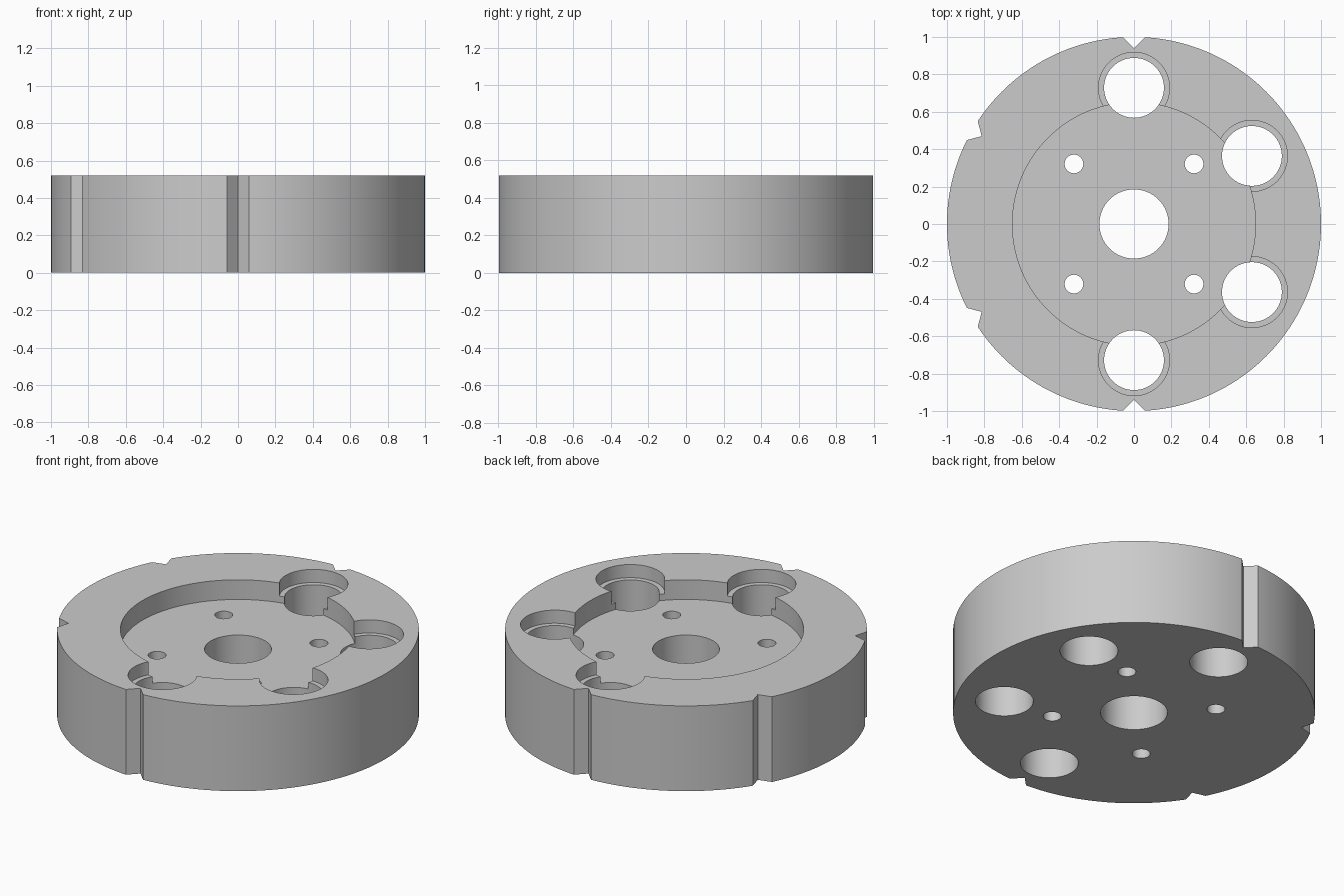
import bpy
from math import radians, cos, sin

cube = bpy.data.objects.get("Cube")
if cube:
    bpy.data.objects.remove(cube, do_unlink=True)

HEIGHT = 0.52
FLOOR = 0.40    # recess floor level
LEDGE = 0.44    # counterbore ledge level

grey = bpy.data.materials.new("light grey")
grey.use_nodes = True
grey.diffuse_color = (0.6, 0.6, 0.6, 1)
grey.node_tree.nodes["Principled BSDF"].inputs["Base Color"].default_value = (0.6, 0.6, 0.6, 1)


def cylinder(name, radius, bottom, top, x=0, y=0, sides=64, turn=0):
    bpy.ops.mesh.primitive_cylinder_add(
        vertices=sides, radius=radius, depth=top - bottom,
        location=(x, y, (bottom + top) / 2), rotation=(0, 0, turn))
    obj = bpy.context.object
    obj.name = name
    obj.data.materials.append(grey)
    return obj


def polar(radius, degrees):
    a = radians(degrees)
    return {"x": radius * cos(a), "y": radius * sin(a)}


# Round body
body = cylinder("disc_body", 1, 0, HEIGHT, sides=160)


def cut(name, radius, bottom=-0.1, **options):
    cutter = cylinder(name, radius, bottom, HEIGHT + 0.1, **options)
    mod = body.modifiers.new(name, "BOOLEAN")
    mod.operation = "DIFFERENCE"
    mod.solver = "EXACT"
    mod.object = cutter
    bpy.context.view_layer.objects.active = body
    bpy.ops.object.modifier_apply(modifier=name)
    bpy.data.objects.remove(cutter, do_unlink=True)


# Central recess and bore
cut("recess", 0.65, FLOOR, sides=128)
cut("centre_bore", 0.185)

# Four counterbored holes on the outer ring
for angle in (-90, -30, 30, 90):
    cut("counterbore", 0.19, LEDGE, **polar(0.728, angle))
    cut("ring_hole", 0.16, **polar(0.728, angle))

# Four small bolt holes
for angle in (45, 135, 225, 315):
    cut("bolt_hole", 0.05, sides=32, **polar(0.454, angle))

# V notches in the rim, cut by square prisms with a corner facing inwards
for angle in (90, 150, 210, 270):
    cut("rim_notch", 0.1, sides=4, turn=radians(angle), **polar(1.04, angle))

# Smooth round walls with crisp edges
bpy.ops.object.select_all(action="DESELECT")
body.select_set(True)
bpy.context.view_layer.objects.active = body
bpy.ops.object.shade_smooth_by_angle(angle=radians(30))
